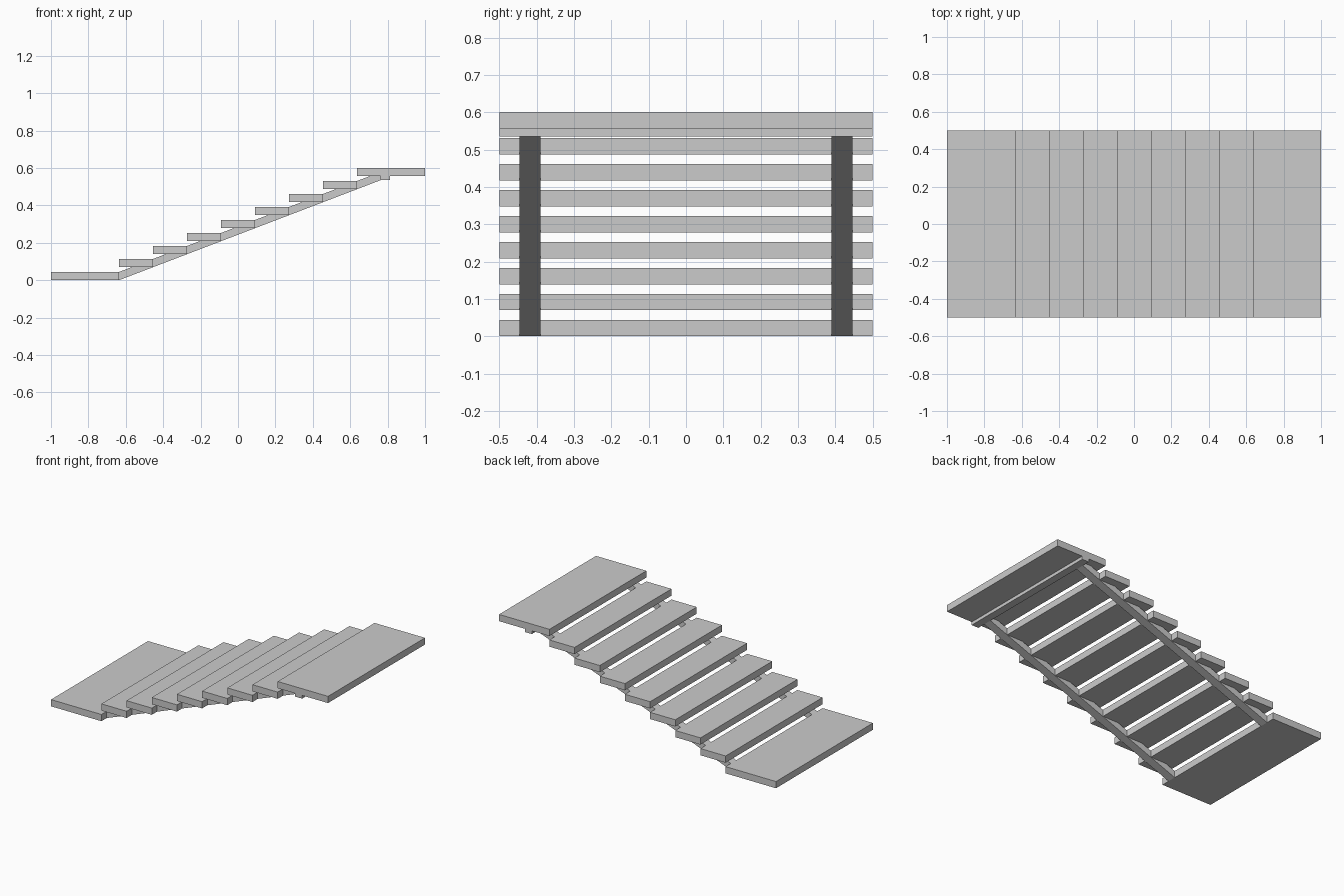
import bpy

if "Cube" in bpy.data.objects:
    bpy.data.objects.remove(bpy.data.objects["Cube"])

RUN = 2 / 11        # tread depth
RISE = 0.0695       # height between treads
THICK = 0.044       # board thickness
X0 = -1 + 2 * RUN   # back edge of the bottom landing


def extrude_profile(name, pts, y0, y1):
    """Solid from an (x, z) outline, counter-clockwise, swept along y."""
    n = len(pts)
    verts = [(x, y0, z) for x, z in pts] + [(x, y1, z) for x, z in pts]
    faces = [list(range(n)), list(range(2 * n - 1, n - 1, -1))]
    faces += [[(i + 1) % n, i, i + n, (i + 1) % n + n] for i in range(n)]
    mesh = bpy.data.meshes.new(name)
    mesh.from_pydata(verts, [], faces)
    obj = bpy.data.objects.new(name, mesh)
    bpy.context.collection.objects.link(obj)
    return obj


def board(name, x0, x1, z0, z1):
    return extrude_profile(name, [(x0, z0), (x1, z0), (x1, z1), (x0, z1)], -0.5, 0.5)


# Landings at both ends
board("bottom_landing", -1, X0, 0, THICK)
board("top_landing", 1 - 2 * RUN, 1, 8 * RISE, 8 * RISE + THICK)

# Open treads
for k in range(1, 8):
    x = X0 + (k - 1) * RUN
    board(f"tread_{k}", x, x + RUN, k * RISE, k * RISE + THICK)

# Support bar under the top landing
BAR_X = 0.763
board("landing_support_bar", BAR_X, 0.813, 0.535, 8 * RISE)

# Sloping stringers, cut flat against the landing and bar
slope = RISE / RUN
top = 8 * RISE
profile = [(X0, 0), (BAR_X, slope * (BAR_X - X0)), (BAR_X, top),
           (X0 + (top - THICK) / slope, top), (X0, THICK)]
for side, y in (("front", -0.418), ("back", 0.418)):
    extrude_profile(f"{side}_stringer", profile, y - 0.028, y + 0.028)
